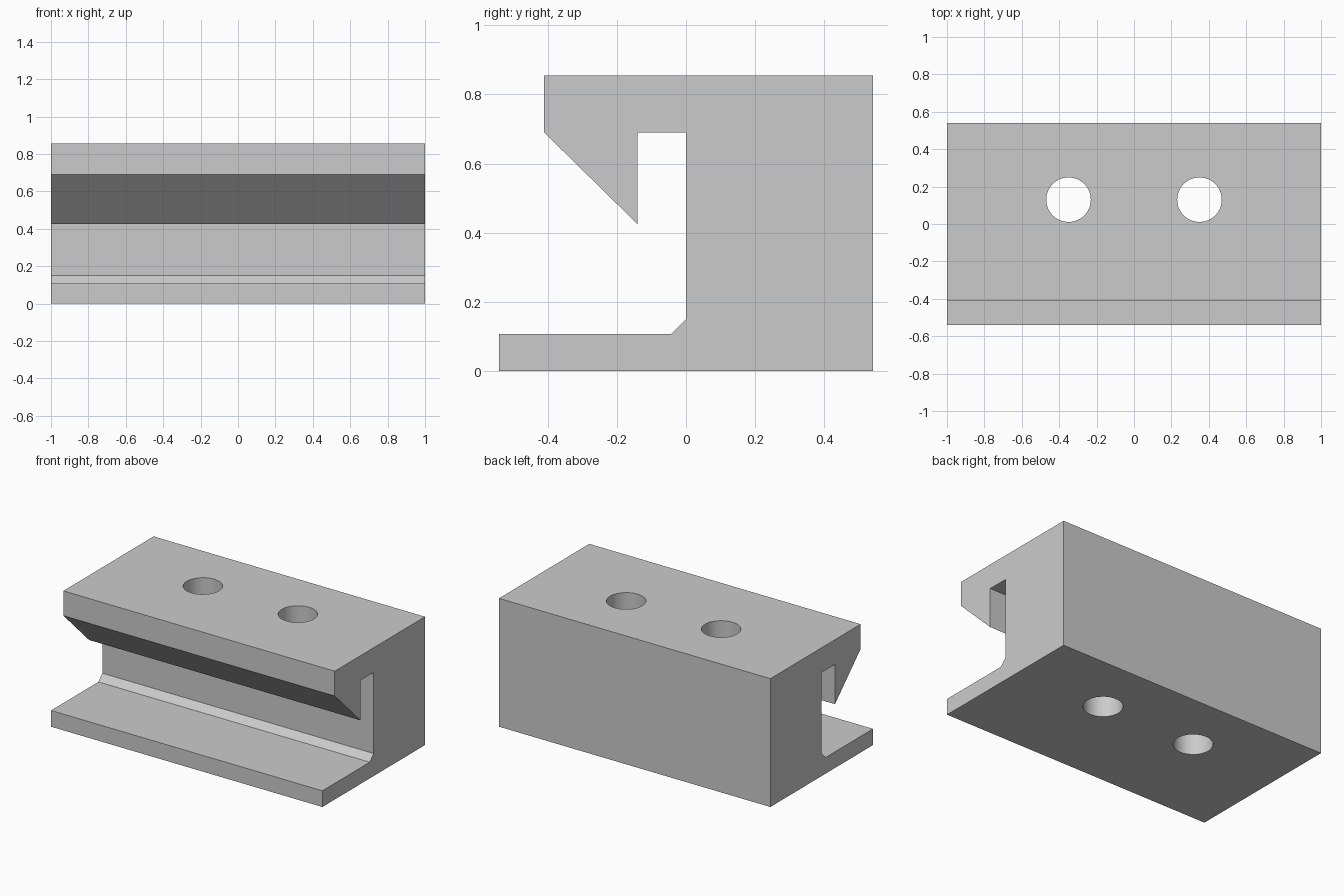
import bpy, bmesh, math

if "Cube" in bpy.data.objects:
    bpy.data.objects.remove(bpy.data.objects["Cube"])

# Single plain grey
grey = bpy.data.materials.new("light_grey")
grey.diffuse_color = (0.6, 0.6, 0.6, 1)
grey.use_nodes = True
grey.node_tree.nodes["Principled BSDF"].inputs["Base Color"].default_value = grey.diffuse_color

# Side profile (y, z): foot, chamfered inner corner, slot and hooked lip
profile = [(-0.54, 0), (0.54, 0), (0.54, 0.855), (-0.41, 0.855),
           (-0.41, 0.69), (-0.14, 0.425), (-0.14, 0.69), (0, 0.69),
           (0, 0.15), (-0.042, 0.108), (-0.54, 0.108)]

# Extrude the profile along x
bm = bmesh.new()
face = bm.faces.new([bm.verts.new((-1, y, z)) for y, z in profile])
ext = bmesh.ops.extrude_face_region(bm, geom=[face])
bmesh.ops.translate(bm, vec=(2, 0, 0),
                    verts=[g for g in ext["geom"] if isinstance(g, bmesh.types.BMVert)])
bmesh.ops.recalc_face_normals(bm, faces=bm.faces)
mesh = bpy.data.meshes.new("clamp_block")
bm.to_mesh(mesh)
bm.free()
block = bpy.data.objects.new("clamp_block", mesh)
bpy.context.collection.objects.link(block)
mesh.materials.append(grey)

# Two vertical through holes
cutters = []
for side in (-1, 1):
    bpy.ops.mesh.primitive_cylinder_add(vertices=64, radius=0.119, depth=1.4,
                                        location=(side * 0.35, 0.13, 0.43))
    cutter = bpy.context.object
    cutter.name = "hole_cutter"
    cutter.hide_render = True
    cutter.data.materials.append(grey)
    cutters.append(cutter)
    mod = block.modifiers.new("bolt_hole", "BOOLEAN")
    mod.operation = "DIFFERENCE"
    mod.solver = "EXACT"
    mod.object = cutter

# Apply the cuts and remove the cutters
bpy.ops.object.select_all(action="DESELECT")
block.select_set(True)
bpy.context.view_layer.objects.active = block
for mod in list(block.modifiers):
    bpy.ops.object.modifier_apply(modifier=mod.name)
for cutter in cutters:
    bpy.data.objects.remove(cutter)

# Smooth hole walls, sharp block edges
bpy.ops.object.shade_smooth_by_angle(angle=math.radians(30))
